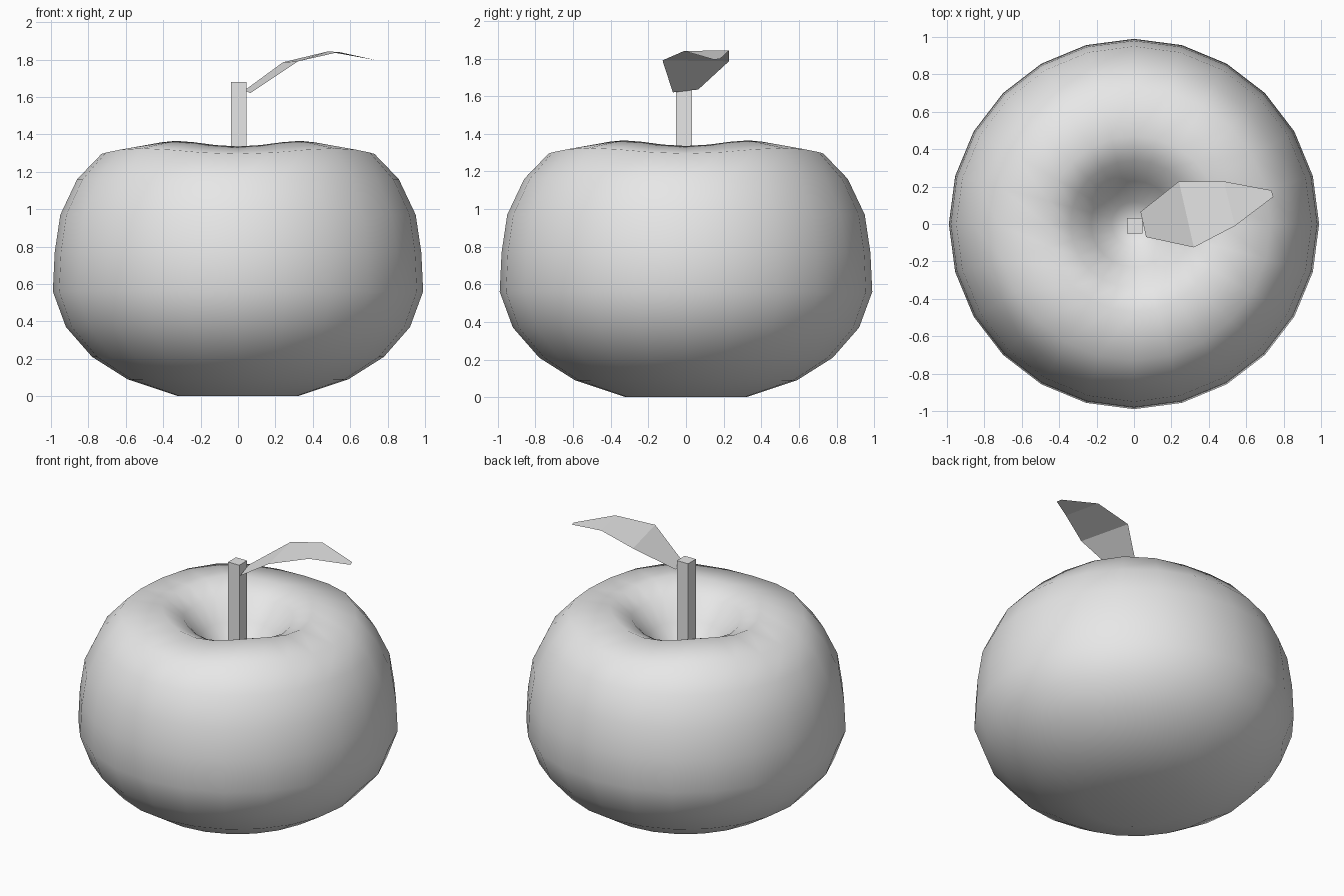
import bpy
import bmesh
from math import cos, sin, pi

cube = bpy.data.objects.get("Cube")
if cube:
    bpy.data.objects.remove(cube, do_unlink=True)

grey = bpy.data.materials.new("light_grey")
grey.use_nodes = True
grey.diffuse_color = (0.8, 0.8, 0.8, 1)
grey.node_tree.nodes["Principled BSDF"].inputs["Base Color"].default_value = (0.8, 0.8, 0.8, 1)


def finish(name, bm, smooth=False):
    """Turn a bmesh into a named, coloured object."""
    bmesh.ops.remove_doubles(bm, verts=bm.verts, dist=0.0001)
    mesh = bpy.data.meshes.new(name)
    bm.to_mesh(mesh)
    bm.free()
    mesh.materials.append(grey)
    for face in mesh.polygons:
        face.use_smooth = smooth
    obj = bpy.data.objects.new(name, mesh)
    bpy.context.collection.objects.link(obj)
    return obj


# Fruit body: squat lathe profile with a deep pit and a gently lobed rim
SEGMENTS = 24
profile = [(0.32, 0), (0.59, 0.09), (0.78, 0.21), (0.92, 0.37), (0.99, 0.56),
           (0.98, 0.77), (0.95, 0.97), (0.86, 1.16), (0.73, 1.31), (0.47, 1.35),
           (0.34, 1.29), (0.23, 1.16), (0.12, 1.03)]
bm = bmesh.new()
rings = []
for r, z in profile:
    ring = []
    for i in range(SEGMENTS):
        a = 2 * pi * i / SEGMENTS
        lobe = -0.015 * cos(4 * a) if z > 1.25 else 0
        ring.append(bm.verts.new((r * cos(a), r * sin(a), z + lobe)))
    rings.append(ring)
for low, high in zip(rings, rings[1:]):
    for i in range(SEGMENTS):
        j = (i + 1) % SEGMENTS
        bm.faces.new((low[i], low[j], high[j], high[i]))
base_center = bm.verts.new((0, 0, 0))
pit_center = bm.verts.new((0, 0, 0.98))
for i in range(SEGMENTS):
    j = (i + 1) % SEGMENTS
    bm.faces.new((base_center, rings[0][j], rings[0][i]))
    bm.faces.new((pit_center, rings[-1][i], rings[-1][j]))
finish("fruit_body", bm, smooth=True)

# Square stem rising out of the pit
bm = bmesh.new()
bmesh.ops.create_cube(bm, size=1)
for v in bm.verts:
    v.co.x = v.co.x * 0.084 + 0.004
    v.co.y = v.co.y * 0.084 - 0.01
    v.co.z = 1.3 + v.co.z * 0.76
finish("stem", bm)

# Arched leaf: three flat panels between pairs of edge points
bm = bmesh.new()
rows = [((0.065, -0.07, 1.62), (0.035, 0.065, 1.635)),
        ((0.32, -0.125, 1.79), (0.24, 0.228, 1.785)),
        ((0.54, -0.01, 1.84), (0.48, 0.228, 1.843)),
        ((0.745, 0.145, 1.795), (0.735, 0.18, 1.797))]
pairs = [[bm.verts.new(p) for p in row] for row in rows]
for (a, b), (c, d) in zip(pairs, pairs[1:]):
    bm.faces.new((a, c, d, b))
finish("leaf", bm)
